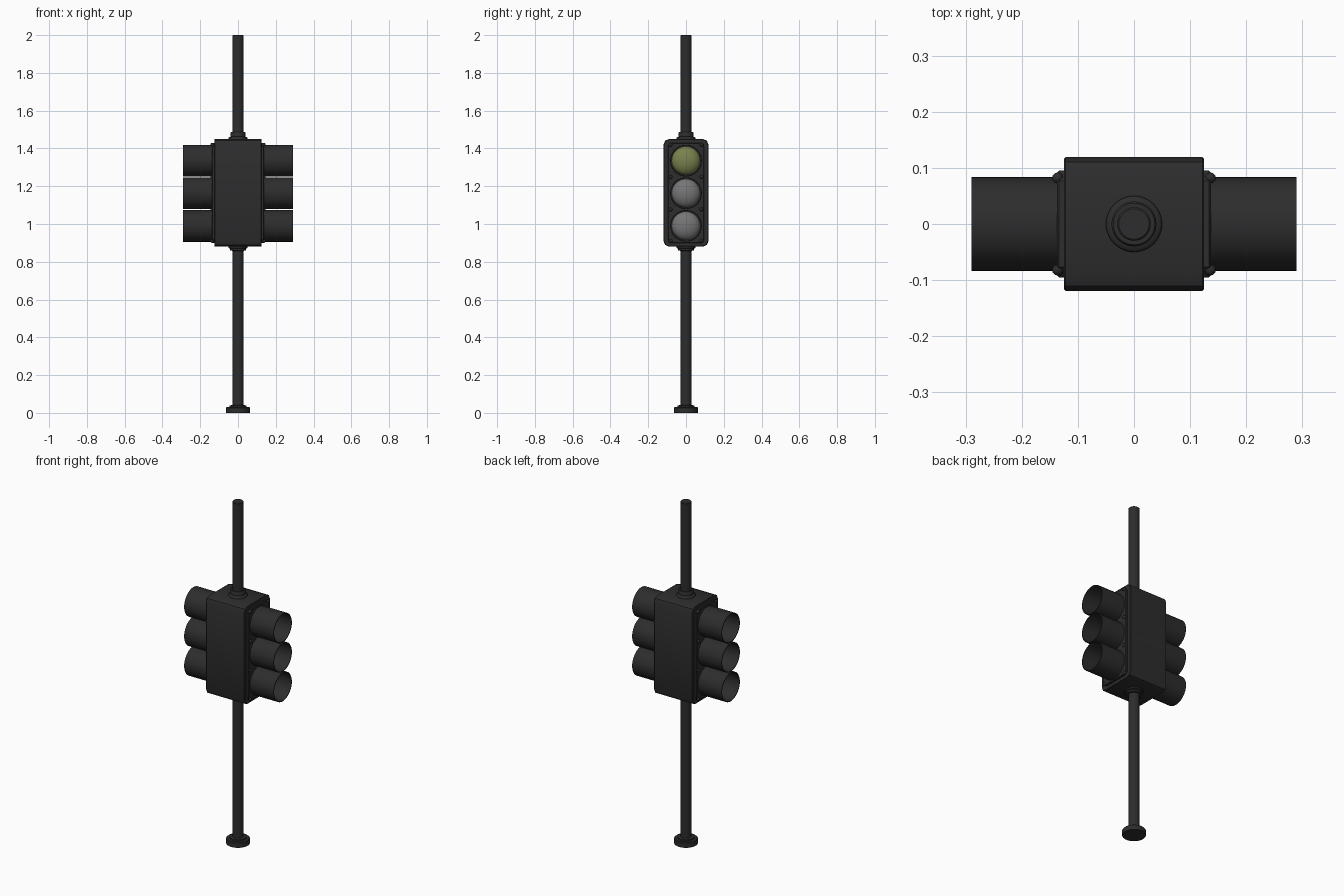
import bpy, bmesh, math
from mathutils import Matrix

cube = bpy.data.objects.get("Cube")
if cube:
    bpy.data.objects.remove(cube, do_unlink=True)


def material(name, rgb):
    m = bpy.data.materials.new(name)
    m.use_nodes = True
    m.diffuse_color = (*rgb, 1)
    m.node_tree.nodes["Principled BSDF"].inputs["Base Color"].default_value = (*rgb, 1)
    return m


BLACK = material("charcoal paint", (0.026, 0.026, 0.026))
GREY = material("grey glass", (0.18, 0.18, 0.18))
OLIVE = material("olive glass", (0.19, 0.22, 0.075))


def finish(name, bm, mat, smooth=True):
    bmesh.ops.recalc_face_normals(bm, faces=bm.faces)
    mesh = bpy.data.meshes.new(name)
    bm.to_mesh(mesh)
    bm.free()
    obj = bpy.data.objects.new(name, mesh)
    bpy.context.collection.objects.link(obj)
    mesh.materials.append(mat)
    if smooth:
        bpy.ops.object.select_all(action='DESELECT')
        obj.select_set(True)
        bpy.context.view_layer.objects.active = obj
        bpy.ops.object.shade_smooth_by_angle(angle=math.radians(40))
    return obj


def lathe(name, profile, mat, matrix=Matrix(), closed=False, steps=40):
    """Spin (radius, height) points around z, then place with matrix."""
    bm = bmesh.new()
    verts = [bm.verts.new((r, 0, h)) for r, h in profile]
    pairs = list(zip(verts, verts[1:])) + ([(verts[-1], verts[0])] if closed else [])
    edges = [bm.edges.new(p) for p in pairs]
    bmesh.ops.spin(bm, geom=verts + edges, cent=(0, 0, 0), axis=(0, 0, 1),
                   angle=math.tau, steps=steps, use_merge=True)
    bmesh.ops.remove_doubles(bm, verts=bm.verts, dist=1e-5)
    bm.transform(matrix)
    return finish(name, bm, mat)


def chamfered_box(name, size, center, corner, segments, mat):
    """Box whose four edges along x are cut back, with softened rims."""
    bm = bmesh.new()
    bmesh.ops.create_cube(bm, size=1)
    bm.transform(Matrix.Translation(center) @ Matrix.Diagonal((*size, 1)))
    long_edges = [e for e in bm.edges
                  if abs(e.verts[0].co.x - e.verts[1].co.x) > size[0] / 2]
    bmesh.ops.bevel(bm, geom=long_edges, offset=corner, segments=segments,
                    profile=0.5, affect='EDGES')
    rims = [e for e in bm.edges if abs(e.verts[0].co.x - e.verts[1].co.x) < 1e-5]
    rims = [e for e in rims if e.calc_face_angle(0) > 1.4]
    bmesh.ops.bevel(bm, geom=rims, offset=0.003, segments=1, affect='EDGES')
    return finish(name, bm, mat)


# Pole with its foot and collars
lathe("pole", [(0, 0.01), (0.03, 0.01), (0.03, 1.997), (0.027, 2), (0, 2)], BLACK)
lathe("foot", [(0, 0), (0.063, 0), (0.063, 0.027), (0.059, 0.031),
               (0.045, 0.031), (0.045, 0.039), (0.03, 0.042)], BLACK)
lathe("top_collar", [(0.05, 1.445), (0.05, 1.456), (0.047, 1.46), (0.04, 1.462),
                     (0.04, 1.482), (0.037, 1.486), (0.028, 1.486)], BLACK)
lathe("bottom_collar", [(0.05, 0.885), (0.05, 0.872), (0.042, 0.87),
                        (0.042, 0.86), (0.028, 0.858)], BLACK)

# Signal housing
chamfered_box("housing", (0.25, 0.238, 0.57), (0, 0, 1.165), 0.03, 2, BLACK)

# Lamp doors, lenses, visors and screws on both sides
lamp_heights = (1.335, 1.163, 0.99)
for side, label in ((1, "left"), (-1, "right")):
    chamfered_box(label + "_door", (0.02, 0.19, 0.53), (side * 0.127, 0, 1.165),
                  0.018, 1, BLACK)
    turn = Matrix.Rotation(side * math.pi / 2, 4, 'Y')
    for i, z in enumerate(lamp_heights):
        place = Matrix.Translation((0, 0, z)) @ turn
        tag = f"{label}_{('top', 'middle', 'bottom')[i]}"
        lathe(tag + "_visor", [(0.084, 0.13), (0.084, 0.29), (0.08, 0.29),
                               (0.08, 0.13)], BLACK, place, closed=True)
        dome = [(0.076 * math.cos(a), 0.136 + 0.045 * math.sin(a))
                for a in (math.pi / 2 * k / 8 for k in range(9))]
        lathe(tag + "_lens", dome, OLIVE if i == 0 else GREY, place)
    for z in (0.91, 1.077, 1.249, 1.42):
        for y in (-0.082, 0.082):
            bm = bmesh.new()
            bmesh.ops.create_uvsphere(bm, u_segments=12, v_segments=8, radius=0.01)
            bm.transform(Matrix.Translation((side * 0.136, y, z)))
            finish(label + "_door_knob", bm, BLACK)
